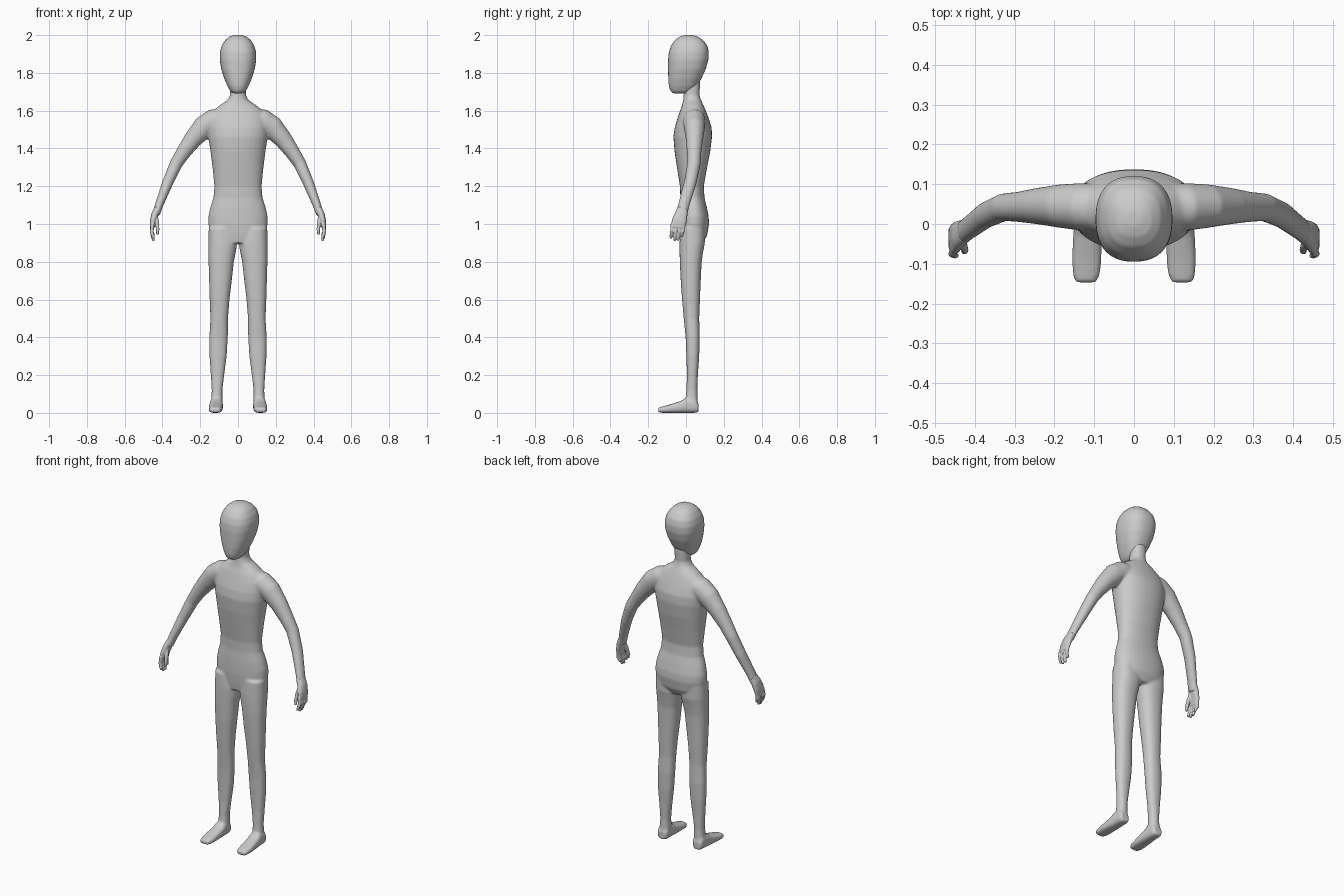
import bpy, bmesh, math
from mathutils import Vector

skin = bpy.data.materials.new("light grey")
skin.diffuse_color = (0.6, 0.6, 0.6, 1)
N = 32


def loft(bm, rings, n=2.3):
    """Skin closed superellipse rings given as (centre, half-axis u, half-axis v)."""
    loops = []
    for c, u, v in rings:
        loop = []
        for i in range(N):
            a = 2 * math.pi * i / N
            ca, sa = math.cos(a), math.sin(a)
            p = math.copysign(abs(ca) ** (2 / n), ca)
            q = math.copysign(abs(sa) ** (2 / n), sa)
            loop.append(bm.verts.new(Vector(c) + Vector(u) * p + Vector(v) * q))
        loops.append(loop)
    for a, b in zip(loops, loops[1:]):
        for i in range(N):
            j = (i + 1) % N
            bm.faces.new((a[i], a[j], b[j], b[i]))
    bm.faces.new(loops[0][::-1])
    bm.faces.new(loops[-1])


def level(z, x0, x1, y0, y1):
    """Horizontal ring from its extents."""
    return (((x0 + x1) / 2, (y0 + y1) / 2, z), ((x1 - x0) / 2, 0, 0), (0, (y1 - y0) / 2, 0))


def limb(bm, stations, n=2.0):
    """Tube along a path of (x, y, z, radius across, radius along y)."""
    pts = [Vector(s[:3]) for s in stations]
    rings = []
    for i, s in enumerate(stations):
        d = pts[min(i + 1, len(pts) - 1)] - pts[max(i - 1, 0)]
        u = Vector((d.z, 0, -d.x)).normalized()
        v = d.cross(u).normalized()
        rings.append((pts[i], u * s[3], v * s[4]))
    loft(bm, rings, n)


def finish(name, bm, voxel, smooth, mirror=False):
    """Mirror, fuse the overlapping lofts into one skin and soften it."""
    bmesh.ops.recalc_face_normals(bm, faces=bm.faces)
    me = bpy.data.meshes.new(name)
    bm.to_mesh(me)
    bm.free()
    me.materials.append(skin)
    for p in me.polygons:
        p.use_smooth = True
    ob = bpy.data.objects.new(name, me)
    bpy.context.collection.objects.link(ob)
    if mirror:
        m = ob.modifiers.new("mirror", 'MIRROR')
        m.use_mirror_merge = False
    r = ob.modifiers.new("fuse", 'REMESH')
    r.mode = 'VOXEL'
    r.voxel_size = voxel
    r.use_smooth_shade = True
    s = ob.modifiers.new("soften", 'SMOOTH')
    s.factor = 0.5
    s.iterations = smooth
    return ob


# torso and neck
bm = bmesh.new()
torso = [(0.90, .10, -.025, .09), (0.94, .145, -.03, .112), (1.00, .157, -.034, .122),
         (1.04, .157, -.034, .12), (1.09, .146, -.033, .11), (1.14, .130, -.03, .098),
         (1.20, .125, -.032, .094), (1.30, .135, -.048, .112), (1.38, .145, -.06, .128),
         (1.46, .157, -.067, .138), (1.51, .160, -.06, .136), (1.56, .155, -.045, .120),
         (1.60, .132, -.032, .105), (1.63, .095, -.02, .092), (1.655, .056, -.015, .08),
         (1.68, .042, -.012, .072), (1.76, .042, -.012, .075)]
loft(bm, [level(z, -w, w, a, b) for z, w, a, b in torso], 2.2)

# arm
limb(bm, [(.07, .04, 1.56, .055, .06), (.13, .043, 1.545, .064, .06), (.182, .045, 1.512, .060, .055),
          (.24, .045, 1.447, .048, .046), (.29, .043, 1.378, .039, .038), (.328, .042, 1.318, .034, .035),
          (.373, .022, 1.217, .029, .033), (.418, -.012, 1.10, .022, .030), (.434, -.025, 1.05, .02, .031)])

# leg
leg = [(0.98, .02, .155, -.03, .10), (0.90, .004, .157, -.034, .100), (0.86, .010, .157, -.034, .092),
       (0.80, .022, .156, -.033, .083), (0.70, .033, .153, -.028, .078), (0.60, .045, .150, -.021, .074),
       (0.50, .053, .146, -.012, .070), (0.40, .054, .152, -.002, .073), (0.30, .060, .151, .002, .070),
       (0.20, .073, .144, .005, .063), (0.12, .083, .139, .002, .060), (0.03, .082, .144, -.005, .063)]
loft(bm, [level(*r) for r in leg], 2.3)

# foot, lofted from heel to toe
foot = [(.066, .09, .140, .004, .05), (.05, .082, .147, 0, .08), (0, .08, .150, 0, .08),
        (-.03, .08, .153, 0, .062), (-.09, .082, .156, 0, .043), (-.125, .085, .154, 0, .034), (-.147, .094, .148, .003, .028)]
loft(bm, [(((a + b) / 2, y, (c + d) / 2), ((b - a) / 2, 0, 0), (0, 0, (d - c) / 2))
          for y, a, b, c, d in foot], 2.8)
finish("body", bm, 0.006, 8, True)

# head
bm = bmesh.new()
head = [(1.692, .028, -.07, .01), (1.705, .042, -.083, .035), (1.73, .056, -.091, .06),
        (1.77, .073, -.094, .082), (1.82, .089, -.095, .105), (1.87, .097, -.095, .119),
        (1.91, .096, -.091, .121), (1.945, .086, -.079, .113), (1.975, .067, -.058, .090),
        (1.992, .045, -.033, .063), (2.001, .020, -.005, .035)]
loft(bm, [level(z, -w, w, a, b) for z, w, a, b in head], 2.4)
finish("head", bm, 0.006, 6)

# hands: palm, four fingers and thumb
bm = bmesh.new()
limb(bm, [(.426, -.017, 1.08, .019, .029), (.440, -.026, 1.05, .019, .034),
          (.450, -.036, 1.015, .016, .039), (.455, -.043, .98, .012, .038)], 2.4)
for i, tip in enumerate((.925, .913, .915, .935)):
    y = -.072 + i * .0195
    limb(bm, [(.452, y, 1.0, .010, .0095), (.457, y - .003, .96, .010, .009),
              (.450, y - .007, tip + .012, .009, .008), (.446, y - .008, tip - .003, .006, .006)])
limb(bm, [(.438, -.04, 1.05, .012, .012), (.428, -.055, 1.01, .010, .011),
          (.425, -.066, .97, .009, .010), (.427, -.07, .945, .007, .007)])
finish("hands", bm, 0.0035, 3, True)
